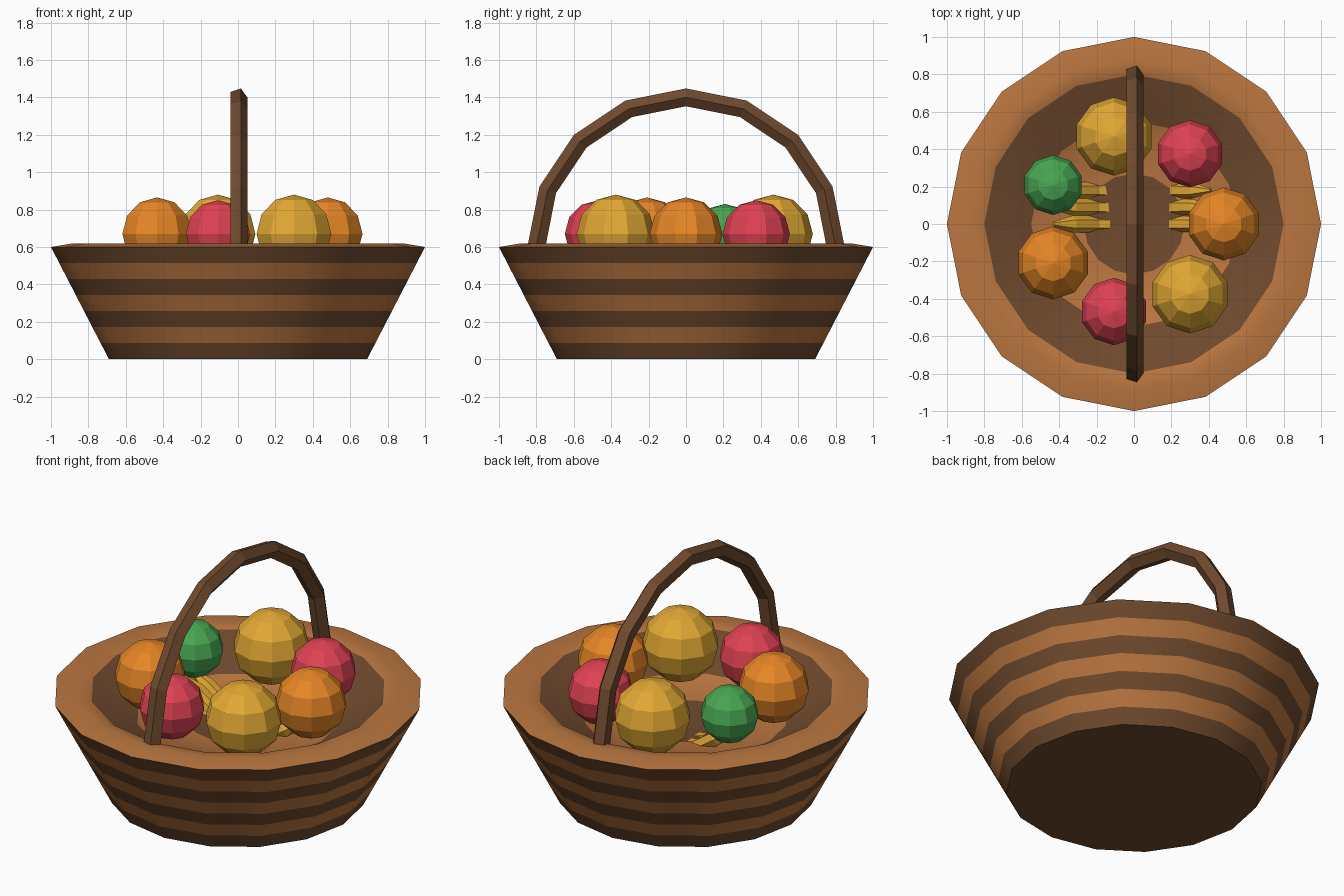
import bpy, bmesh, math
from mathutils import Vector

if "Cube" in bpy.data.objects:
    bpy.data.objects.remove(bpy.data.objects["Cube"])


def mat(name, r, g, b):
    lin = [((c / 255 + 0.055) / 1.055) ** 2.4 for c in (r, g, b)]
    m = bpy.data.materials.new(name)
    m.diffuse_color = (*lin, 1)
    m.use_nodes = True
    m.node_tree.nodes["Principled BSDF"].inputs["Base Color"].default_value = m.diffuse_color
    return m


LIGHT = mat("light wicker", 186, 118, 64)
DARK = mat("dark wicker", 112, 74, 46)
ORANGE = mat("orange", 230, 134, 38)
RED = mat("red", 224, 66, 84)
YELLOW = mat("yellow", 226, 168, 52)
GREEN = mat("green", 72, 166, 82)


def finish(bm, name, mats, smooth=False):
    bmesh.ops.recalc_face_normals(bm, faces=bm.faces)
    me = bpy.data.meshes.new(name)
    bm.to_mesh(me)
    bm.free()
    for m in mats:
        me.materials.append(m)
    ob = bpy.data.objects.new(name, me)
    bpy.context.collection.objects.link(ob)
    if smooth:
        bpy.ops.object.select_all(action='DESELECT')
        ob.select_set(True)
        bpy.context.view_layer.objects.active = ob
        bpy.ops.object.shade_smooth_by_angle(angle=math.radians(30))
    return ob


def bridge(bm, a, b, mi=0):
    n = max(len(a), len(b))
    for i in range(n):
        j = (i + 1) % n
        vs = [a[0]] if len(a) == 1 else [a[i], a[j]]
        vs += [b[0]] if len(b) == 1 else [b[j], b[i]]
        bm.faces.new(vs).material_index = mi


# basket: lathe of base, seven alternating bands, rim and shallow inside
BANDS = 7
profile = [(0, 0)] + [(0.69 + 0.31 * i / BANDS, 0.6 * i / BANDS) for i in range(BANDS + 1)]
colours = [1] + [(i + 1) % 2 for i in range(BANDS)]
profile += [(0.88, 0.62), (0.80, 0.61), (0.55, 0.46), (0.27, 0.43), (0, 0.42)]
colours += [0, 0, 1, 0, 1]
bm = bmesh.new()
rings = []
for r, z in profile:
    n = 16 if r else 1
    rings.append([bm.verts.new((r * math.cos(math.tau * k / n), r * math.sin(math.tau * k / n), z))
                  for k in range(n)])
for a, b, c in zip(rings, rings[1:], colours):
    bridge(bm, a, b, c)
finish(bm, "basket", [LIGHT, DARK], smooth=True)


# tube along a path in a vertical plane with the given side axis
def tube(name, pts, radii, side, sides, material):
    bm = bmesh.new()
    loops = []
    for i, p in enumerate(pts):
        t = (pts[min(i + 1, len(pts) - 1)] - pts[max(i - 1, 0)]).normalized()
        up = t.cross(side).normalized()
        loops.append([bm.verts.new(p + radii[i] * (side * math.cos(math.tau * k / sides)
                                                   + up * math.sin(math.tau * k / sides)))
                      for k in range(sides)])
    for a, b in zip(loops, loops[1:]):
        bridge(bm, a, b)
    bm.faces.new(loops[0])
    bm.faces.new(loops[-1])
    return finish(bm, name, [material])


# handle: five-sided half hoop
arc = [Vector((0, 0.8 * math.cos(math.pi * i / 8), 0.6 + 0.8 * math.sin(math.pi * i / 8)))
       for i in range(9)]
tube("handle", arc, [0.05] * 9, Vector((1, 0, 0)), 5, DARK)

# bananas: three curved tapered tubes whose middles sink below the filling
curve = [(-0.43, 0.55), (-0.33, 0.49), (-0.2, 0.40), (0, 0.36), (0.2, 0.39), (0.32, 0.47), (0.41, 0.52)]
for i, y in enumerate((0.0, 0.09, 0.18)):
    tube(f"banana_{i + 1}", [Vector((x, y, z)) for x, z in curve],
         [0.012, 0.045, 0.045, 0.045, 0.045, 0.042, 0.01], Vector((0, 1, 0)), 6, YELLOW)

# ring of seven low-poly fruits
fruits = [("orange", ORANGE, 0.195), ("apple", RED, 0.18), ("melon", YELLOW, 0.21), ("lime", GREEN, 0.16),
          ("orange", ORANGE, 0.195), ("apple", RED, 0.18), ("melon", YELLOW, 0.21)]
for i, (name, m, r) in enumerate(fruits):
    a = math.tau * i / 7
    bm = bmesh.new()
    bmesh.ops.create_uvsphere(bm, u_segments=10, v_segments=6, radius=r)
    ob = finish(bm, f"{name}_{i + 1}", [m])
    ob.location = (0.48 * math.cos(a), 0.48 * math.sin(a), 0.67)
